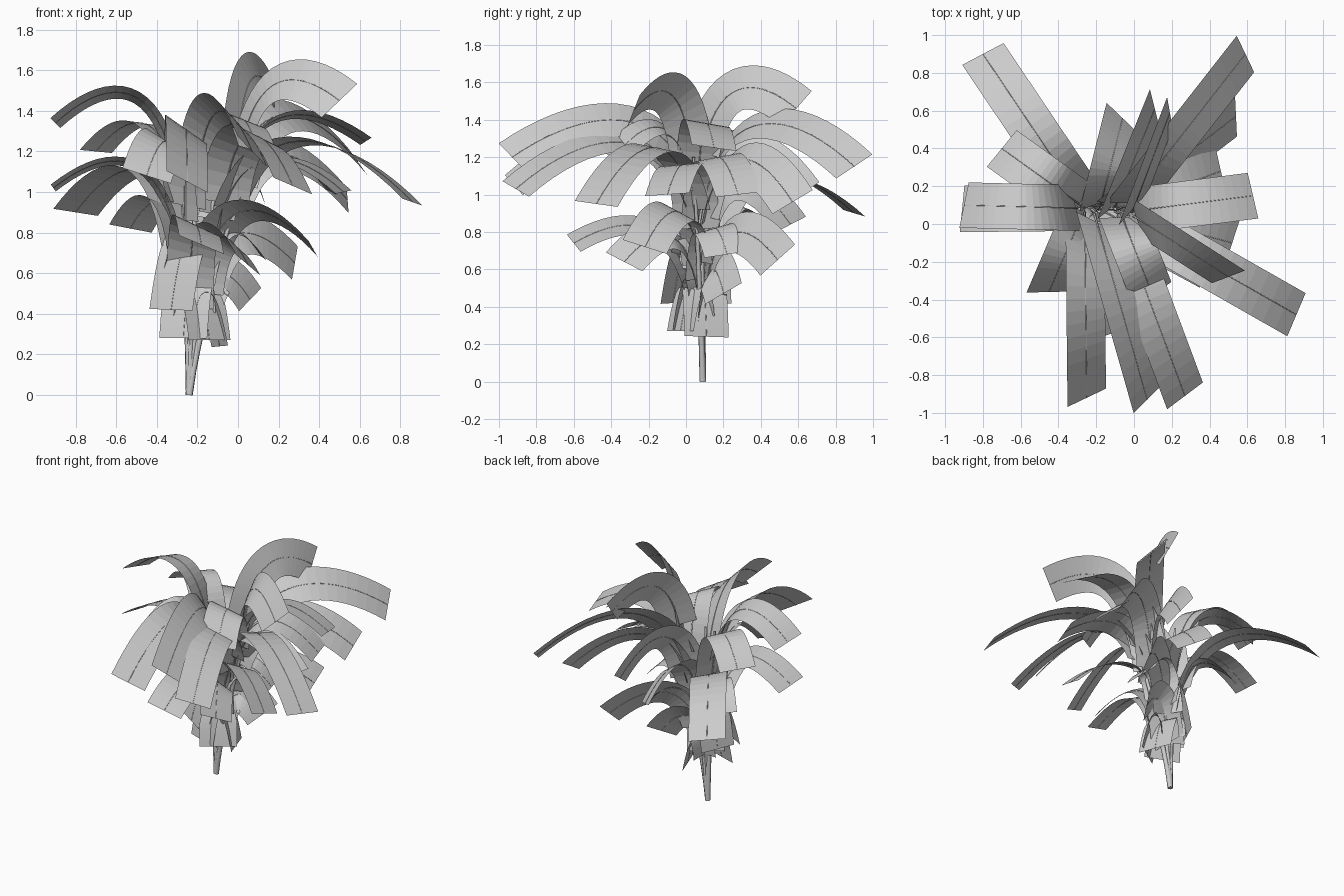
import bpy
from math import cos, sin, radians
from mathutils import Vector

cube = bpy.data.objects.get("Cube")
if cube:
    bpy.data.objects.remove(cube)

# One plain grey for the whole plant
grey = bpy.data.materials.new("plain_grey")
grey.use_nodes = True
grey.diffuse_color = (.6, .6, .6, 1)
grey.node_tree.nodes["Principled BSDF"].inputs["Base Color"].default_value = (.6, .6, .6, 1)

WIDTH = .25
STEPS = 20
UP = Vector((0, 0, 1))
ROOT = Vector((-.24, .09, 0))


def add(name, data):
    obj = bpy.data.objects.new(name, data)
    data.materials.append(grey)
    bpy.context.collection.objects.link(obj)
    return obj


def tube(name, points, radii):
    """Round rod through the points, tapering by the radii."""
    curve = bpy.data.curves.new(name, "CURVE")
    curve.dimensions = "3D"
    curve.bevel_depth = 1
    curve.bevel_resolution = 1
    curve.use_fill_caps = True
    spline = curve.splines.new("POLY")
    spline.points.add(len(points) - 1)
    for knot, p, r in zip(spline.points, points, radii):
        knot.co = (*p, 1)
        knot.radius = r
    return add(name, curve)


def stem_point(top, z):
    """Point at height z on a stem that leans more as it rises."""
    f = min(z / top.z, 1)
    p = ROOT.lerp(top, f ** 1.2)
    return Vector((p.x, p.y, f * top.z))


def leaf(name, top, tip, apex, roll, reach):
    """Arching strip with a midrib; roll turns it about its own length."""
    tip = Vector(tip)
    base = stem_point(top, max(.12, apex - reach))
    run = Vector((tip.x - base.x, tip.y - base.y, 0))
    heading = run.normalized()
    side = UP.cross(heading)
    crest = (apex - .064 * base.z - .216 * tip.z) / .72
    near = base + run * .08
    far = base + run * .55
    near.z = far.z = crest
    path, verts = [], []
    c, s = cos(radians(roll)), sin(radians(roll))
    for i in range(STEPS + 1):
        t = i / STEPS
        u = 1 - t
        p = base * u**3 + near * 3*u*u*t + far * 3*u*t*t + tip * t**3
        tangent = ((near - base) * u*u + (far - near) * 2*u*t + (tip - far) * t*t).normalized()
        path.append(p)
        if t > .14:
            across = (side * c + tangent.cross(side) * s) * WIDTH / 2
            verts += [p - across, p + across]
    faces = [(k, k + 2, k + 3, k + 1) for k in range(0, len(verts) - 2, 2)]
    mesh = bpy.data.meshes.new(name)
    mesh.from_pydata(verts, [], faces)
    add(name, mesh)
    # Midrib is thick at the stalk and sinks to a hairline on the blade
    tube(name + "_midrib", path, [.002 + .007 * (1 - i / STEPS) ** 4 for i in range(STEPS + 1)])


# Leaves by stem: tip position, height of the arch, roll in degrees
left_top = Vector((-.29, .08, 1.25))
left_leaves = [
    ((-.8, .9, .9), 1.11, 10),
    ((-.7, .4, 1.2), 1.34, 5),
    ((-.9, .1, 1.34), 1.49, 15),
    ((-.91, .08, 1.02), 1.15, 10),
    ((-.45, -.36, 1.08), 1.25, -30),
    ((-.25, -.92, 1.05), 1.31, -35),
    ((-.53, .38, .82), .95, 15),
    ((-.18, -.6, .74), .83, -25),
]
right_top = Vector((.06, .04, 1.2))
right_leaves = [
    ((.59, .9, 1.15), 1.38, 40),
    ((.19, .59, 1.46), 1.57, 70),
    ((.5, -.28, 1.45), 1.55, 53),
    ((.27, -.91, 1.03), 1.28, -25),
    ((.63, .15, 1.25), 1.38, -10),
    ((.86, -.48, .95), 1.25, -10),
    ((.54, .57, .96), 1.19, 45),
    ((.46, .28, 1), 1.2, 10),
    ((.52, -.1, 1), 1.16, 5),
    ((.11, .61, 1), 1.22, 60),
    ((.1, -.38, 1.2), 1.36, -20),
]
middle_top = Vector((-.1, .08, 1.1))
middle_leaves = [
    ((.37, -.22, .72), .91, -25),
    ((.28, .49, .65), .8, 60),
    ((.06, .2, .47), .6, 55),
    ((-.06, .56, .84), 1.04, 35),
    ((.12, .22, .68), .82, 15),
    ((.05, -.33, .64), .78, -35),
]
# Tall arch that leans across the front
front_leaves = [((.07, -.93, 1.2), 1.4, -45)]
front_top = Vector((-.2, .06, 1.25))
# Short leaves that hang close to the foot
low_leaves = [
    ((-.09, .11, .24), .48, -10),
    ((-.27, -.03, .28), .55, -5),
    ((-.35, .13, .42), .74, 10),
    ((-.33, -.07, .42), .76, -10),
    ((-.14, -.03, .27), .5, 0),
]

for label, top, leaves, reach in (
    ("left", left_top, left_leaves, .7),
    ("right", right_top, right_leaves, .62),
    ("middle", middle_top, middle_leaves, .5),
    ("front", front_top, front_leaves, .55),
    ("low", middle_top, low_leaves, .3),
):
    for number, (tip, apex, roll) in enumerate(leaves, 1):
        leaf(f"{label}_leaf_{number}", top, tip, apex, roll, reach)

# Stems that part from one foot
for label, top in (("left", left_top), ("right", right_top),
                   ("middle", middle_top), ("front", front_top)):
    heights = [top.z * i / 10 for i in range(11)]
    tube(label + "_stem", [stem_point(top, z) for z in heights],
         [.018 - .001 * i for i in range(11)])
